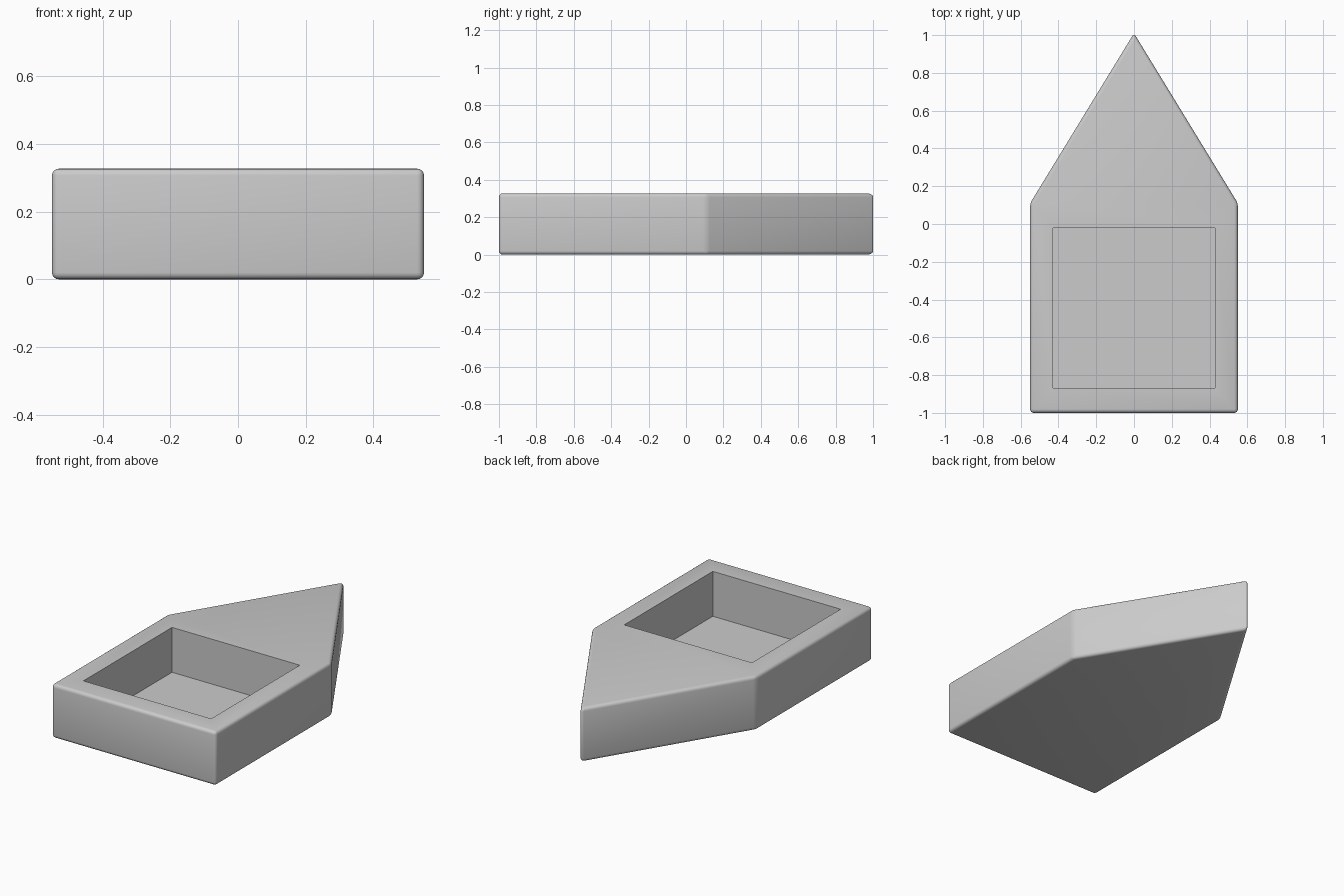
import bpy, bmesh, math

if "Cube" in bpy.data.objects:
    bpy.data.objects.remove(bpy.data.objects["Cube"])

HEIGHT = 0.327
grey = bpy.data.materials.new("grey")
grey.diffuse_color = (0.6, 0.6, 0.6, 1)
grey.use_nodes = True
grey.node_tree.nodes["Principled BSDF"].inputs["Base Color"].default_value = grey.diffuse_color


def prism(name, outline, z0, z1):
    """Extrude a flat outline straight up from z0 to z1."""
    bm = bmesh.new()
    face = bm.faces.new([bm.verts.new((x, y, z0)) for x, y in outline])
    top = bmesh.ops.extrude_face_region(bm, geom=[face])["geom"]
    bmesh.ops.translate(bm, vec=(0, 0, z1 - z0),
                        verts=[g for g in top if isinstance(g, bmesh.types.BMVert)])
    bmesh.ops.recalc_face_normals(bm, faces=bm.faces)
    mesh = bpy.data.meshes.new(name)
    bm.to_mesh(mesh)
    bm.free()
    mesh.materials.append(grey)
    obj = bpy.data.objects.new(name, mesh)
    bpy.context.collection.objects.link(obj)
    return obj


# pointed block, its tip slightly long to allow for the rounding
body = prism("pointed_tray", [(-0.55, -1), (0.55, -1), (0.55, 0.11),
                              (0, 1.01), (-0.55, 0.11)], 0, HEIGHT)

# square pocket cutter
cutter = prism("pocket_cutter", [(-0.428, -0.868), (0.428, -0.868),
                                 (0.428, -0.02), (-0.428, -0.02)], 0.055, HEIGHT + 0.2)
cutter.hide_render = True
cutter.hide_set(True)

# round the outer edges, then cut the sharp pocket
bevel = body.modifiers.new("rounded_edges", "BEVEL")
bevel.width = 0.02
bevel.segments = 4
bevel.limit_method = "ANGLE"
bevel.angle_limit = math.radians(20)
pocket = body.modifiers.new("pocket", "BOOLEAN")
pocket.operation = "DIFFERENCE"
pocket.solver = "EXACT"
pocket.object = cutter

bpy.context.view_layer.objects.active = body
body.select_set(True)
for name in ("rounded_edges", "pocket"):
    bpy.ops.object.modifier_apply(modifier=name)
bpy.ops.object.shade_smooth_by_angle(angle=math.radians(40))
bpy.data.objects.remove(cutter)
